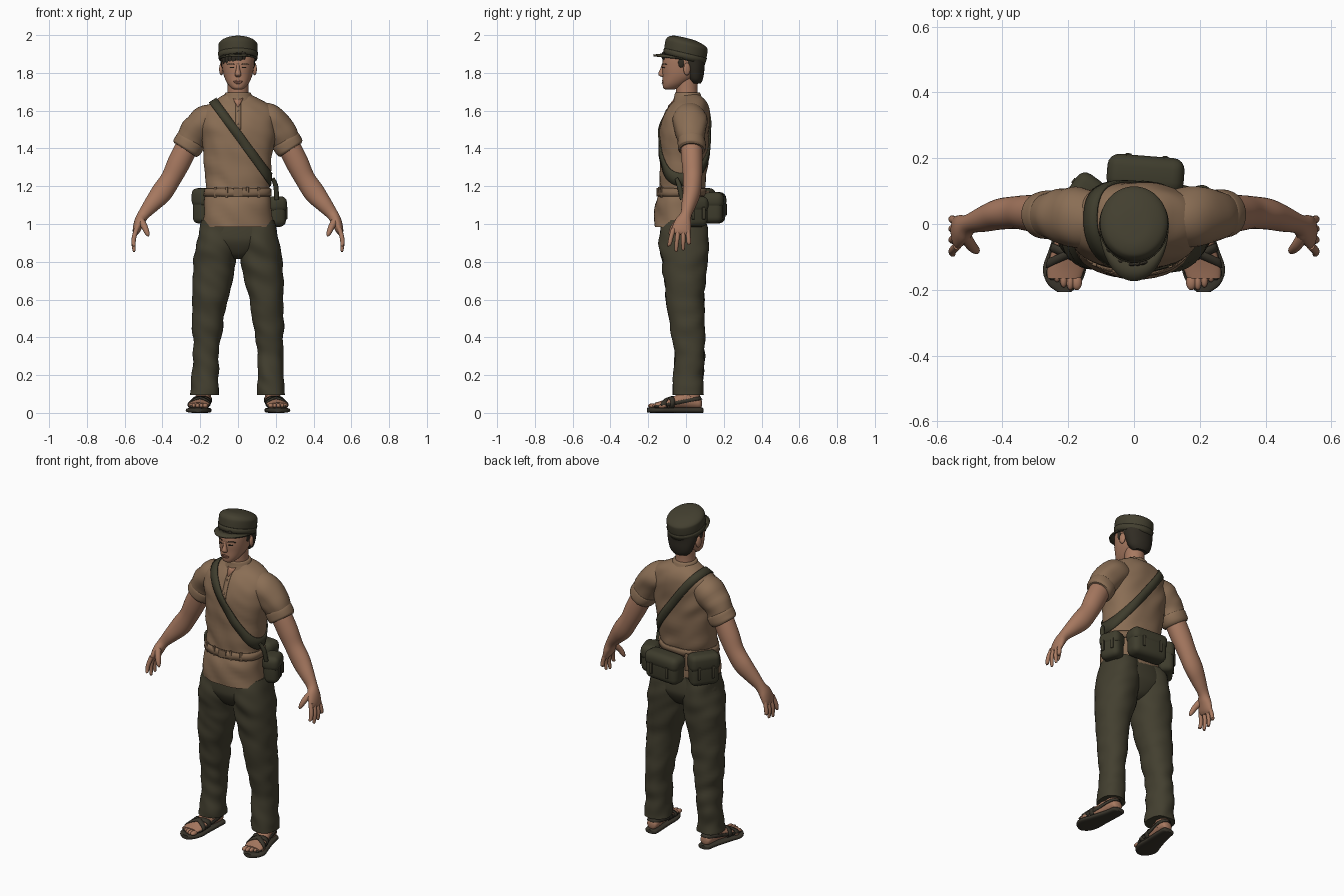
import bpy, bmesh, math
from mathutils import Vector, Matrix, noise
from mathutils.bvhtree import BVHTree

if "Cube" in bpy.data.objects:
    bpy.data.objects.remove(bpy.data.objects["Cube"])

def material(name, rgb):
    m = bpy.data.materials.new(name)
    m.use_nodes = True
    m.diffuse_color = (*rgb, 1)
    m.node_tree.nodes["Principled BSDF"].inputs["Base Color"].default_value = (*rgb, 1)
    return m

SKIN = material("skin", (.39, .192, .118))
SHIRT = material("brown cotton", (.255, .156, .09))
BELT = material("brown webbing", (.215, .132, .076))
OLIVE = material("olive cloth", (.056, .05, .029))
CANVAS = material("olive canvas", (.049, .046, .026))
HAIR = material("dark hair", (.03, .025, .017))
SOLE = material("dark leather", (.042, .036, .025))
LIPS = material("lips", (.31, .135, .088))
SURFACE = {}

def finish(name, verts, faces, mat, thick=0):
    me = bpy.data.meshes.new(name)
    me.from_pydata(verts, [], faces)
    bm = bmesh.new()
    bm.from_mesh(me)
    bmesh.ops.recalc_face_normals(bm, faces=bm.faces)
    bm.to_mesh(me)
    bm.free()
    me.materials.append(mat)
    me.shade_smooth()
    me.set_sharp_from_angle(angle=math.radians(45))
    ob = bpy.data.objects.new(name, me)
    bpy.context.collection.objects.link(ob)
    SURFACE[name] = BVHTree.FromPolygons(verts, faces)
    if thick:
        mod = ob.modifiers.new("thickness", "SOLIDIFY")
        mod.thickness, mod.offset = thick, 0

def tube(name, rings, mat, axis=None, ref=(0, 1, 0), p=2, n=32, fold=0, steps=5):
    """Smooth loft through rings of (x, y, z, half width, half depth)."""
    pts = []
    for i in range(len(rings) - 1):
        a, b, c, d = (rings[max(0, min(len(rings) - 1, i + k))] for k in (-1, 0, 1, 2))
        for s in range(steps):
            t = s / steps
            pts.append([.5 * (2*q + (r-o)*t + (2*o-5*q+4*r-w)*t*t + (3*q-o-3*r+w)*t**3)
                        for o, q, r, w in zip(a, b, c, d)])
    pts.append(list(rings[-1]))
    verts, faces = [], []
    for i, pt in enumerate(pts):
        c = Vector(pt[:3])
        t = Vector(axis) if axis else Vector(pts[min(i+1, len(pts)-1)][:3]) - Vector(pts[max(i-1, 0)][:3])
        t.normalize()
        v = Vector(ref)
        v = (v - t * v.dot(t)).normalized()
        u = v.cross(t)
        for k in range(n):
            co, si = math.cos(2*math.pi*k/n), math.sin(2*math.pi*k/n)
            d = (u * math.copysign(abs(co)**(2/p), co) * pt[3]
                 + v * math.copysign(abs(si)**(2/p), si) * pt[4])
            q = c + d
            if fold:
                q += d.normalized() * fold * noise.noise(Vector((q.x*9, q.y*9, q.z*14 + q.x*8)))
            verts.append(q)
    for i in range(len(pts) - 1):
        for k in range(n):
            faces.append((i*n+k, i*n+(k+1) % n, (i+1)*n+(k+1) % n, (i+1)*n+k))
    faces += [tuple(range(n))[::-1], tuple(range(len(verts)-n, len(verts)))]
    finish(name, verts, faces, mat)

def cast(targets, origin, direction):
    hits = [SURFACE[t].ray_cast(origin, direction) for t in targets]
    hits = [h for h in hits if h[0] is not None]
    return min(hits, key=lambda h: h[3])[0] if hits else None

def band(name, targets, centre, a1, a2, width, mat, off=.004, n=72):
    """Strap wrapped round the targets in the plane of a1 and a2."""
    c, a1, a2 = Vector(centre), Vector(a1).normalized(), Vector(a2).normalized()
    axis = a1.cross(a2).normalized()
    verts, faces = [], []
    for i in range(n):
        t = 2*math.pi*i/n
        d = a1*math.cos(t) + a2*math.sin(t)
        for e in (-.5, 0, .5):
            o = c + axis*e*width
            hit = cast(targets, o + d*.6, -d)
            verts.append((hit if hit else o) + d*off)
    for i in range(n):
        j = (i + 1) % n
        for k in (0, 1):
            faces.append((i*3+k, i*3+k+1, j*3+k+1, j*3+k))
    finish(name, verts, faces, mat, off*2)

def patch(name, target, rows, mat, off=.002):
    """Thin plate laid on the front of a target; rows of (z, x0, x1)."""
    verts = []
    for z, x0, x1 in rows:
        pair = [cast([target], Vector((x, -1, z)), Vector((0, 1, 0))) for x in (x0, x1)]
        if all(pair):
            verts += [q - Vector((0, off, 0)) for q in pair]
    faces = [(i, i+1, i+3, i+2) for i in range(0, len(verts)-2, 2)]
    finish(name, verts, faces, mat, off*2)

def solid(name, loc, size, mat, rotz=0, tilt=0, bevel=None):
    """Rounded box when bevel is given, otherwise an ellipsoid."""
    bm = bmesh.new()
    if bevel:
        bmesh.ops.create_cube(bm, size=1)
    else:
        bmesh.ops.create_uvsphere(bm, u_segments=20, v_segments=12, radius=.5)
    bmesh.ops.scale(bm, vec=size, verts=bm.verts)
    if bevel:
        bmesh.ops.bevel(bm, geom=bm.edges[:], offset=bevel, segments=4, profile=.5, affect="EDGES")
    rot = Matrix.Rotation(rotz, 4, "Z") @ Matrix.Rotation(tilt, 4, "X")
    bmesh.ops.transform(bm, matrix=Matrix.Translation(loc) @ rot, verts=bm.verts)
    verts, faces = [v.co.copy() for v in bm.verts], [[v.index for v in f.verts] for f in bm.faces]
    bm.free()
    finish(name, verts, faces, mat)

# Shirt body, collar and front opening
UP = (0, 0, 1)
tube("shirt_body", [(0, -.03, .985, .186, .133), (0, -.03, 1.1, .176, .13), (0, -.025, 1.165, .167, .118),
     (0, -.018, 1.22, .17, .122), (0, -.01, 1.35, .181, .128), (0, -.008, 1.45, .195, .132),
     (0, -.003, 1.53, .203, .128), (0, .008, 1.59, .195, .115), (0, .016, 1.63, .163, .1),
     (0, .02, 1.66, .115, .08), (0, .01, 1.685, .07, .06)], SHIRT, UP, p=2.3, n=64, fold=.01)
tube("collar", [(0, .014, 1.652, .09, .082), (0, .01, 1.675, .077, .072), (0, .008, 1.694, .067, .066),
     (0, .008, 1.697, .058, .057)], SHIRT, UP)
patch("front_placket", "shirt_body", [(1.5 + .02*i, -.013, .015) for i in range(8)], SHIRT, .0015)
patch("neck_opening", "shirt_body", [(1.665, -.028, .028), (1.645, -.017, .017), (1.62, -.003, .003)], SKIN, .004)
for z in (1.6, 1.53):
    q = cast(["shirt_body"], Vector((0, -1, z)), Vector((0, 1, 0)))
    solid("shirt_button", q, (.012, .01, .012), BELT)

# Trouser seat
tube("trouser_seat", [(0, -.012, .815, .035, .045), (0, -.012, .84, .09, .085), (0, -.012, .9, .19, .12),
     (0, -.013, .95, .205, .124), (0, -.015, 1.03, .18, .115)], OLIVE, UP, p=2.3, n=48)

# Paired limbs
for s, side in ((1, "left"), (-1, "right")):
    def m(rings):
        return [(s*r[0], *r[1:]) for r in rings]
    tube(side+"_trouser_leg", m([(.1, -.01, 1.02, .09, .115), (.112, -.01, .9, .108, .13),
         (.126, -.006, .78, .111, .118), (.146, -.006, .62, .094, .101), (.162, .008, .45, .08, .09),
         (.17, .018, .3, .067, .08), (.174, .012, .18, .072, .08), (.176, .01, .095, .075, .08)]),
         OLIVE, UP, p=2.2, fold=.011, steps=8)
    tube(side+"_sleeve", m([(.11, .012, 1.56, .078, .085), (.17, .02, 1.545, .085, .092),
         (.225, .025, 1.49, .082, .082), (.255, .028, 1.44, .075, .07), (.272, .03, 1.405, .07, .066)]),
         SHIRT, fold=.01)
    tube(side+"_sleeve_cuff", m([(.248, .028, 1.448, .07, .064), (.253, .028, 1.44, .08, .073),
         (.272, .03, 1.405, .08, .074), (.28, .03, 1.392, .07, .066)]), SHIRT, fold=.006)
    tube(side+"_arm", m([(.26, .03, 1.43, .055, .055), (.275, .03, 1.4, .06, .057), (.315, .033, 1.32, .06, .055),
         (.355, .035, 1.24, .054, .05), (.405, .03, 1.165, .056, .047), (.455, .015, 1.105, .044, .039),
         (.5, 0, 1.05, .031, .03), (.522, -.015, 1.01, .028, .044), (.538, -.026, .965, .02, .05),
         (.543, -.03, .945, .011, .04)]), SKIN)
    # Spread fingers and thumb
    for y0, y1, z1 in ((-.066, -.092, .882), (-.04, -.052, .855), (-.015, -.015, .863), (.008, .018, .9)):
        tube(side+"_finger", m([(.537, y0, .975, .013, .013), (.55, (y0+y1)/2, .93, .012, .012),
             (.553, y1*.75 + y0*.25, .9, .011, .011), (.55, y1, z1+.004, .008, .008), (.549, y1, z1, .002, .002)]),
             SKIN, n=12)
    tube(side+"_thumb", m([(.515, -.035, 1.02, .019, .019), (.495, -.065, .985, .017, .016),
         (.48, -.08, .95, .012, .012), (.474, -.085, .934, .003, .003)]), SKIN, n=12)
    # Foot and sandal
    tube(side+"_ankle", m([(.18, .03, .05, .036, .044), (.18, .03, .085, .037, .044), (.177, .022, .17, .04, .045)]), SKIN, UP)
    tube(side+"_foot", m([(.178, .084, .05, .012, .015), (.18, .075, .05, .03, .028), (.182, .04, .06, .038, .04),
         (.188, -.01, .066, .042, .044), (.198, -.07, .054, .049, .032), (.207, -.13, .044, .056, .02),
         (.212, -.165, .04, .05, .014)]), SKIN, (0, -1, 0), ref=UP)
    for i in range(5):
        solid(side+"_toe", (s*(.174 + i*.02), -.176 + .004*i*(i-1), .038),
              (.032 if i == 0 else .023, .05, .026), SKIN)
    tube(side+"_sandal_sole", m([(.178, .092, .013, .02, .011), (.179, .08, .014, .038, .014), (.185, .02, .014, .044, .014),
         (.2, -.07, .014, .056, .014), (.211, -.135, .014, .066, .014), (.213, -.182, .014, .05, .014),
         (.212, -.207, .015, .02, .012)]), SOLE, (0, -1, 0), ref=UP, p=3)
    shoe = [side+"_foot", side+"_ankle"]
    for k in (.45, -.45):
        band(side+"_sandal_cross_strap", shoe[:1], (s*.202, -.092, .045), (1, k, 0), UP, .024, SOLE, .003)
    band(side+"_sandal_heel_strap", shoe, (s*.184, .015, .066), (1, 0, 0), (0, 1, .2), .018, SOLE, .003)

# Head, neck and face
tube("neck", [(0, .012, 1.63, .062, .062), (0, .004, 1.7, .055, .057), (0, .005, 1.8, .056, .062)], SKIN, UP)
tube("head", [(0, -.085, 1.712, .02, .022), (0, -.078, 1.72, .036, .042), (0, -.058, 1.745, .057, .066),
     (0, -.03, 1.785, .075, .094), (0, -.02, 1.83, .084, .106), (0, -.012, 1.88, .088, .108),
     (0, 0, 1.93, .08, .098)], SKIN, UP, p=2.2)
tube("nose", [(0, -.118, 1.85, .007, .008), (0, -.124, 1.82, .01, .013), (0, -.13, 1.795, .016, .017),
     (0, -.126, 1.784, .015, .014), (0, -.118, 1.778, .008, .006)], SKIN, UP, n=16)
patch("upper_lip", "head", [(1.762, -.004, .004), (1.758, -.015, .015), (1.754, -.024, .024)], LIPS)
patch("lower_lip", "head", [(1.753, -.022, .022), (1.748, -.018, .018), (1.743, -.009, .009)], LIPS, .003)
for s, side in ((1, "left"), (-1, "right")):
    patch(side+"_eye", "head", [(1.831, s*.026, s*.04), (1.828, s*.02, s*.047), (1.825, s*.025, s*.042)], HAIR)
    patch(side+"_eyebrow", "head", [(1.85, s*.026, s*.05), (1.845, s*.018, s*.058)], HAIR)
    solid(side+"_ear", (s*.088, .005, 1.82), (.022, .038, .066), SKIN, rotz=s*.3)
    solid(side+"_sideburn", (s*.083, -.025, 1.858), (.016, .035, .06), HAIR)

# Hair at the back and a fringe swept to the right
tube("back_hair", [(0, .05, 1.745, .045, .028), (0, .048, 1.765, .066, .04), (0, .043, 1.8, .08, .054),
     (0, .035, 1.84, .09, .065), (0, .025, 1.89, .093, .078)], HAIR, UP, fold=.004)
for i in range(7):
    x = -.074 + i*.017
    solid("fringe_lock", (x, -.018 - .103*math.sqrt(1 - (x/.092)**2), 1.872 + .003*i - .005*(i % 2)),
          (.028, .014, .05), HAIR, rotz=x*8, tilt=.15)

# Cap with raised crown, band and peak
TILT = (0, .23, .97)
tube("cap_crown", [(0, -.01, 1.868, .097, .109), (0, -.004, 1.9, .103, .114), (0, .002, 1.94, .104, .115),
     (0, .004, 1.957, .1, .11), (0, 0, 1.972, .083, .092), (0, -.005, 1.984, .05, .056), (0, -.006, 1.987, .01, .01)],
     OLIVE, TILT, n=48)
band("cap_band", ["cap_crown"], (0, -.006, 1.888), (1, 0, 0), (0, .97, -.23), .034, OLIVE, .0015)
verts, N = [], 24
for i in range(N + 1):
    t = math.radians(-85 + 170*i/N)
    for k in (0, .5, 1):
        verts.append((math.sin(t)*(.1 + .002*k), -.008 - math.cos(t)*(.105 + .06*k),
                      1.872 + math.cos(t)*(.026 - .006*k*k)))
finish("cap_peak", verts, [(i*3+k, i*3+k+1, i*3+k+4, i*3+k+3) for i in range(N) for k in (0, 1)], OLIVE, .009)

# Waist belt with loops, and the shoulder strap
band("waist_belt", ["shirt_body"], (0, -.02, 1.168), (1, 0, 0), (0, 1, 0), .042, BELT, .004)
for x in (-.12, -.06, .05, .11):
    q = cast(["shirt_body"], Vector((x, -1, 1.168)), Vector((0, 1, 0)))
    solid("belt_loop", q - Vector((0, .006, 0)), (.014, .012, .056), BELT, rotz=x*3, bevel=.003)
solid("belt_buckle", (0, -.15, 1.168), (.05, .012, .046), BELT, bevel=.004)
band("shoulder_strap", ["shirt_body", "left_sleeve", "right_sleeve"], (.035, 0, 1.425),
     (.33, 0, -.45), (0, 1, 0), .046, CANVAS, .004, 96)

# Canvas pouches with flaps and fastening tabs
def pouch(name, x, y, z, w, d, h, turn):
    rot = Matrix.Rotation(turn, 3, "Z")
    solid(name, (x, y, z), (w, d, h), CANVAS, turn, bevel=d*.35)
    solid(name+"_flap", (x, y, z + h*.24), (w + .01, d + .01, h*.54), CANVAS, turn, bevel=d*.36)
    for k in (-.25, .25):
        q = Vector((x, y, z - h*.05)) + rot @ Vector((k*w, d*.5 + .005, 0))
        solid(name+"_tab", q, (.018, .008, h*.4), OLIVE, turn, bevel=.003)

pouch("rear_pouch", .035, .152, 1.085, .225, .1, .165, -.08)
pouch("left_hip_pouch", .2, .05, 1.065, .12, .09, .16, -1.25)
pouch("right_hip_pouch", -.168, .07, 1.095, .165, .085, .185, .95)
solid("rear_belt_clasp", (-.092, .112, 1.125), (.035, .02, .1), BELT, rotz=.3, bevel=.005)
band("rear_belt", ["shirt_body"], (0, -.02, 1.168), (1, 0, 0), (0, 1, 0), .036, BELT, .005)
tube("hip_strap_tail", [(.185, -.05, 1.24, .01, .01), (.2, -.035, 1.2, .013, .013), (.205, -.02, 1.13, .012, .012)], CANVAS, n=12)
